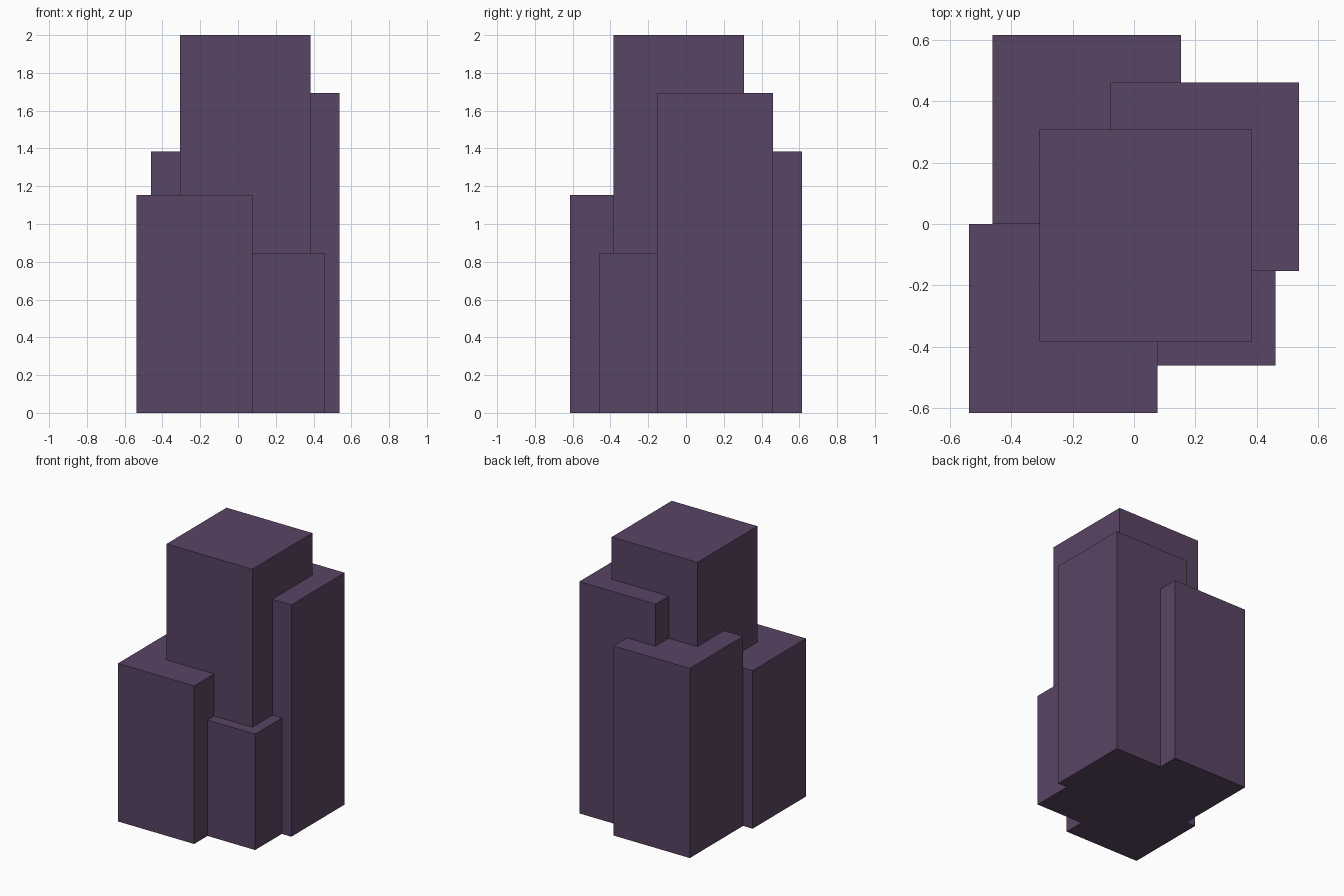
import bpy
import bmesh
from mathutils import Vector

if "Cube" in bpy.data.objects:
    bpy.data.objects.remove(bpy.data.objects["Cube"])

U = 2 / 26  # grid module: the tallest block is 26 modules high

purple = bpy.data.materials.new("dusky purple")
purple.diffuse_color = (0.102, 0.058, 0.127, 1)
purple.use_nodes = True
purple.node_tree.nodes["Principled BSDF"].inputs["Base Color"].default_value = purple.diffuse_color


def block(name, x, y, size, height):
    """Square tower on the ground, from its left/front corner, in modules."""
    bm = bmesh.new()
    bmesh.ops.create_cube(bm, size=1)
    bmesh.ops.translate(bm, verts=bm.verts, vec=(0.5, 0.5, 0.5))
    bmesh.ops.scale(bm, verts=bm.verts, vec=Vector((size, size, height)) * U)
    bmesh.ops.translate(bm, verts=bm.verts, vec=Vector((x, y, 0)) * U)
    mesh = bpy.data.meshes.new(name)
    bm.to_mesh(mesh)
    bm.free()
    mesh.materials.append(purple)
    obj = bpy.data.objects.new(name, mesh)
    bpy.context.collection.objects.link(obj)


# Tall core and the four lower towers clustered around it
block("central_tower", -4, -5, 9, 26)
block("back_right_tower", -1, -2, 8, 22)
block("back_left_tower", -6, 0, 8, 18)
block("front_left_tower", -7, -8, 8, 15)
block("front_right_tower", -2, -6, 8, 11)
